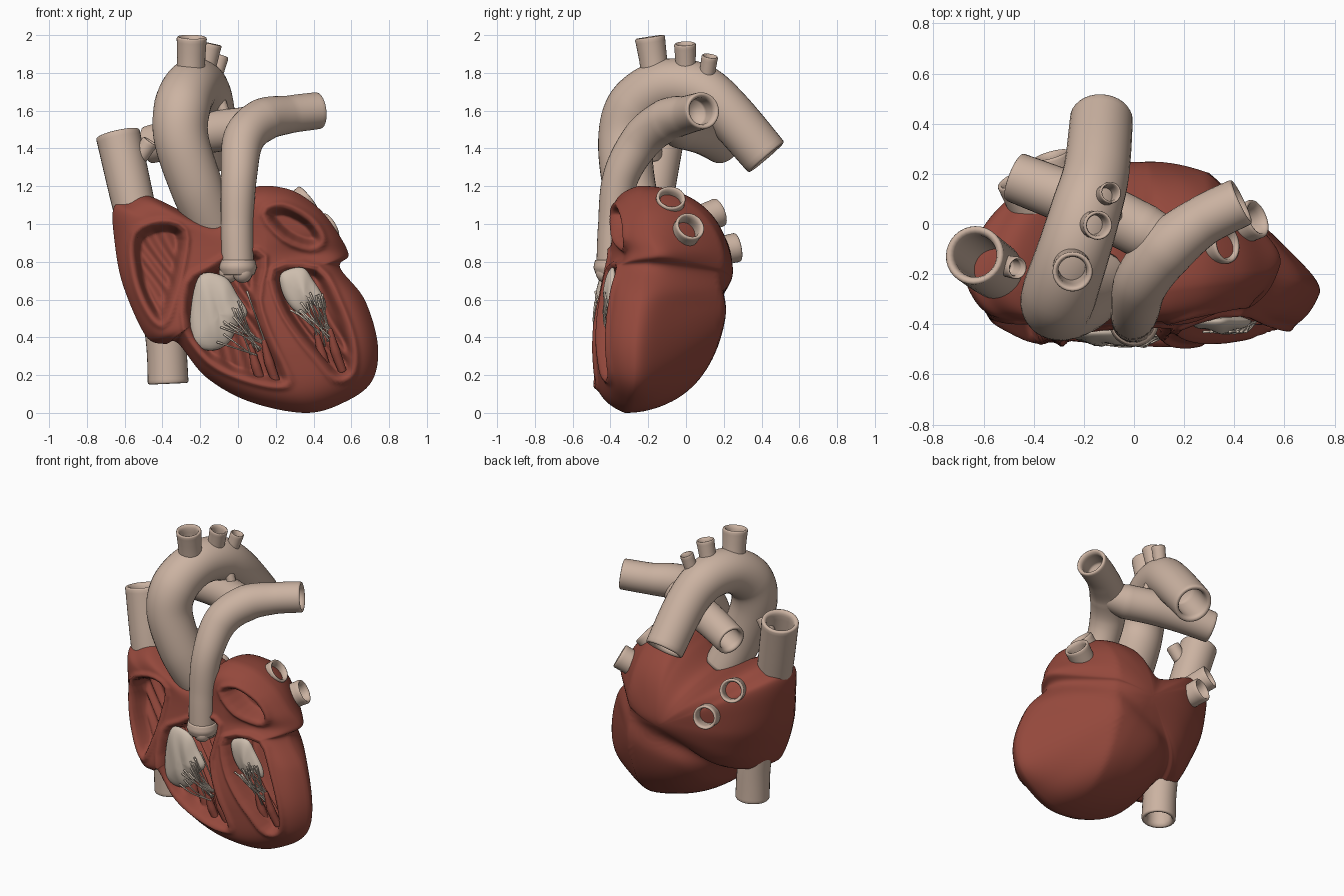
import bpy, bmesh, math, random
from mathutils import Vector

random.seed(4)
if "Cube" in bpy.data.objects:
    bpy.data.objects.remove(bpy.data.objects["Cube"])


def material(name, rgb):
    m = bpy.data.materials.new(name)
    m.use_nodes = True
    m.diffuse_color = (*rgb, 1)
    m.node_tree.nodes["Principled BSDF"].inputs["Base Color"].default_value = (*rgb, 1)
    return m


MUSCLE = material("muscle red", (0.295, 0.065, 0.045))
VESSEL = material("vessel tan", (0.60, 0.45, 0.36))
VALVE = material("valve cream", (0.61, 0.51, 0.42))


def smooth(t):
    t = max(0.0, min(1.0, t))
    return t * t * (3 - 2 * t)


def spline(points, steps, closed=False):
    """Points along a smooth curve through the given points."""
    p = [Vector(q) for q in points]
    n = len(p)
    out = []
    for i in range(n if closed else n - 1):
        if closed:
            a, b, c, d = (p[(i + k) % n] for k in (-1, 0, 1, 2))
        else:
            a, b, c, d = (p[max(0, min(n - 1, i + k))] for k in (-1, 0, 1, 2))
        for s in range(steps):
            t = s / steps
            out.append(0.5 * (2 * b + (c - a) * t + (2 * a - 5 * b + 4 * c - d) * t * t
                              + (3 * b - a - 3 * c + d) * t ** 3))
    if not closed:
        out.append(p[-1])
    return out


def skin(name, rings, mat):
    """Closed surface through a list of equal rings, capped at both ends."""
    bm = bmesh.new()
    loops = [[bm.verts.new(v) for v in ring] for ring in rings]
    n = len(loops[0])
    for a, b in zip(loops, loops[1:]):
        for i in range(n):
            j = (i + 1) % n
            bm.faces.new((a[i], a[j], b[j], b[i]))
    bm.faces.new(loops[0])
    bm.faces.new(loops[-1])
    bmesh.ops.recalc_face_normals(bm, faces=bm.faces[:])
    for f in bm.faces:
        f.smooth = True
    mesh = bpy.data.meshes.new(name)
    bm.to_mesh(mesh)
    bm.free()
    mesh.materials.append(mat)
    ob = bpy.data.objects.new(name, mesh)
    bpy.context.collection.objects.link(ob)


def tube(name, path, radii, mat=VESSEL, sides=32, steps=8, bore=6):
    """Tube along a path, buried at its start; the bore runs back from its end."""
    pts = spline(path, steps)
    last = len(pts) - 1
    frame = None
    rings, stations = [], []

    def ring(center, r, u, v):
        return [center + r * (math.cos(a) * u + math.sin(a) * v)
                for a in (2 * math.pi * k / sides for k in range(sides))]

    for i, p in enumerate(pts):
        t = (pts[min(last, i + 1)] - pts[max(0, i - 1)]).normalized()
        u = t.orthogonal() if frame is None else frame - t * frame.dot(t)
        frame = u = u.normalized()
        v = t.cross(u)
        f = i / last * (len(radii) - 1)
        k = min(int(f), len(radii) - 2)
        r = radii[k] + (radii[k + 1] - radii[k]) * (f - k)
        stations.append((p, r, u, v))
        rings.append(ring(p, r, u, v))
    if bore:
        for off, s in ((0.008, 0.97), (0.011, 0.9), (0.007, 0.8), (-0.008, 0.74)):
            rings.append(ring(p + t * off, r * s, u, v))
        for p, r, u, v in stations[-2:-2 - bore:-1]:
            rings.append(ring(p, r * 0.72, u, v))
    skin(name, rings, mat)


# Chamber hollows in the cut front: outline, depth, ridge height
CHAMBERS = [
    ([(-.54, .94), (-.41, 1.0), (-.29, .96), (-.3, .8), (-.35, .6), (-.41, .48), (-.5, .6),
      (-.55, .78)], .13, .012),
    ([(-.26, .68), (-.27, .45), (-.15, .28), (.03, .19), (.22, .15), (.25, .2), (.16, .4),
      (.1, .6), (.13, .82), (0, .84), (-.15, .76)], .09, .022),
    ([(.2, .75), (.42, .76), (.52, .6), (.6, .38), (.6, .22), (.52, .19), (.42, .3),
      (.32, .42), (.23, .57)], .1, .022),
    ([(.15, 1.05), (.24, 1.09), (.38, 1.02), (.44, .92), (.38, .88), (.25, .93)], .12, 0),
]
CHAMBERS = [([tuple(q) for q in spline(o, 3, True)], d, g) for o, d, g in CHAMBERS]


def inside_distance(poly, x, z):
    """Distance to the outline, positive inside."""
    best, inside = 9.0, False
    for i, (bx, bz) in enumerate(poly):
        ax, az = poly[i - 1]
        dx, dz = bx - ax, bz - az
        t = max(0, min(1, ((x - ax) * dx + (z - az) * dz) / (dx * dx + dz * dz + 1e-9)))
        best = min(best, (ax + t * dx - x) ** 2 + (az + t * dz - z) ** 2)
        if (az > z) != (bz > z) and x < ax + (z - az) / (bz - az) * dx:
            inside = not inside
    return math.sqrt(best) * (1 if inside else -1)


def front_plane(x, z):
    y = -.49 + .1 * smooth((z - .3) / .7) + .13 * max(0, x - .15)
    # shallow recess between the left upper and lower chambers
    return y + .05 * math.exp(-((z - .84) / .07) ** 2) * smooth((x - .1) / .3)


def front(x, z, r):
    y = front_plane(x, z) + .14 * r ** 12
    for poly, depth, ridge in CHAMBERS:
        s = inside_distance(poly, x, z)
        if s > 0:
            k = smooth(s / .045)
            wave = math.sin((.87 * x + .49 * z) * 75 + 2 * math.sin(z * 11 + x * 5))
            y += k * (depth + ridge * wave)
        y -= .016 * math.exp(-((s + .018) / .014) ** 2)
    return y


def back(x, z, r):
    rim = front_plane(x, z) + .14
    crown = .25 - .7 * max(0, x - .3) - .03 * smooth((.75 - z) / .2)
    y = rim + (crown - rim) * max(0, 1 - r ** 2.4) ** .46
    # groove between the upper and lower chambers
    d = (z - .6) - .37 * (x - .05)
    y -= .035 * math.exp(-(d / .08) ** 2) * (1 - r ** 4)
    return y + .012 * math.sin(9 * x + 4 * z) * math.sin(8 * z) * (1 - r)


# Heart muscle: cut front with hollows, domed back
outline = [(-.66, 1.08), (-.6, 1.12), (-.48, 1.15), (-.23, 1.04), (-.1, 1.03), (.02, 1.14),
           (.11, 1.2), (.28, 1.18), (.42, 1.09), (.51, .98), (.585, .84), (.54, .77),
           (.67, .6), (.74, .36), (.71, .17), (.57, .06), (.36, 0), (.06, .06), (-.17, .19),
           (-.32, .37), (-.39, .365), (-.49, .41), (-.61, .68), (-.655, .92)]
edge = spline(outline, 10, True)
mid = Vector((.05, .7))


def sheet(height, r):
    pts = [mid + (e - mid) * r for e in edge]
    return [(q.x, height(q.x, q.y, r), q.y) for q in pts]


FRONT, BACK = 72, 30
rings = [sheet(front, max(.004, i / FRONT)) for i in range(FRONT + 1)]
rings += [sheet(back, max(.004, math.cos(math.pi / 2 * i / BACK))) for i in range(1, BACK + 1)]
skin("heart_muscle", rings, MUSCLE)

# Aorta with its three branches
tube("aorta", [(-.13, -.23, .98), (-.22, -.3, 1.2), (-.3, -.32, 1.45), (-.295, -.27, 1.62),
               (-.245, -.12, 1.725), (-.19, .06, 1.715), (-.15, .21, 1.6), (-.13, .42, 1.36)],
     [.13, .14, .145, .15, .145, .14, .132, .125])
for label, a, b, r in (("front", (-.25, -.16, 1.78), (-.245, -.19, 1.98), .08),
                       ("middle", (-.18, 0, 1.78), (-.145, -.005, 1.945), .058),
                       ("rear", (-.14, .1, 1.72), (-.095, .125, 1.88), .044)):
    tube("aorta_branch_" + label, [a, b], [r * .93, r * .93, r])

# Pulmonary artery, its right branch and the short ligament
tube("pulmonary_trunk", [(0, -.39, .74), (-.005, -.38, 1.0), (.005, -.345, 1.25),
                         (.03, -.23, 1.45), (.13, -.1, 1.55), (.27, .01, 1.58),
                         (.42, .085, 1.6)],
     [.085, .085, .095, .11, .115, .1, .098])
tube("pulmonary_right_branch", [(.16, -.08, 1.53), (.04, -.03, 1.51), (-.12, .05, 1.49),
                                (-.3, .12, 1.46), (-.47, .185, 1.42)],
     [.08, .11, .11, .105, .1])
tube("ligament", [(-.06, .03, 1.55), (-.1, .04, 1.67)], [.03, .03], bore=0)

# Pulmonary valve collar with three bulging cups
tube("valve_collar", [(0, -.39, .73), (0, -.39, .81)], [.085, .1, .09], bore=0)
for k in range(3):
    a = math.radians(-90 + 120 * k) + .5
    c = Vector((.05 * math.cos(a), -.39 + .04 * math.sin(a), .74))
    bpy.ops.mesh.primitive_uv_sphere_add(segments=20, ring_count=12, radius=.052, location=c)
    cup = bpy.context.object
    cup.name = "valve_cup_%d" % (k + 1)
    cup.data.materials.append(VESSEL)
    bpy.ops.object.shade_smooth()

# Large veins
tube("upper_main_vein", [(-.53, -.2, 1.0), (-.575, -.17, 1.2), (-.635, -.125, 1.47)],
     [.11, .115, .118], bore=15)
tube("upper_vein_stub", [(-.52, -.165, 1.355), (-.47, -.175, 1.43)], [.042, .045])
tube("lower_main_vein", [(-.41, -.2, .55), (-.38, -.2, .35), (-.37, -.2, .165)],
     [.1, .105, .108], bore=15)

# Four lung veins
for label, a, b, r in (("left_upper", (.24, -.1, 1.03), (.365, -.08, 1.135), .078),
                       ("left_lower", (.34, -.04, .9), (.485, .02, .985), .08),
                       ("right_upper", (-.38, -.03, .98), (-.47, .17, 1.06), .078),
                       ("right_lower", (-.27, .05, .83), (-.33, .265, .875), .078)):
    tube("lung_vein_" + label, [a, b], [r * .95, r * .97, r], bore=7)


def leaflet(name, shape, base, bulge):
    """Puffed valve curtain with soft vertical folds."""
    e = spline(shape, 6, True)
    c = sum(e, Vector((0, 0))) / len(e)
    rows = []
    for i in range(17):
        r = max(.02, math.sin(math.pi * (i + .01) / 16.02))
        side = -1 if i > 8 else .4
        row = []
        for q in e:
            p = c + (q - c) * r
            fold = .01 * math.sin(60 * p.x + 14 * p.y) * (1 - r)
            row.append((p.x, base + side * bulge * math.sqrt(max(0, 1 - r * r)) + fold, p.y))
        rows.append(row)
    skin(name, rows, VALVE)


# Valve curtains, their cords and the muscles that hold them
leaflet("right_valve_curtain", [(-.2, .73), (-.07, .72), (.0, .62), (.05, .53), (.0, .46),
                                (-.05, .37), (-.14, .33), (-.24, .37), (-.25, .55)], -.43, .055)
leaflet("left_valve_curtain", [(.23, .74), (.34, .77), (.4, .7), (.46, .6), (.46, .54),
                               (.4, .57), (.35, .52), (.28, .56), (.23, .65)], -.385, .045)
for side, a, b, foot, y in (("right", (-.08, .36), (.06, .58), (.11, .34), -.47),
                            ("left", (.32, .52), (.47, .58), (.46, .4), -.42)):
    a, b, foot = Vector(a), Vector(b), Vector(foot)
    for k in range(16):
        s = a.lerp(b, (k + .5) / 16) + Vector((random.uniform(-.05, .01), random.uniform(0, .08)))
        e = foot + Vector((random.uniform(-.04, .04), random.uniform(-.05, .05)))
        m = s.lerp(e, .5)
        dy = random.uniform(-.02, .02)
        tube("%s_cord_%d" % (side, k + 1),
             [(s.x, y - .01, s.y), (m.x, y + dy, m.y), (e.x, y + .03, e.y)],
             [.006, .004, .005], VALVE, sides=6, steps=4, bore=0)
    for k, shift in enumerate((-.045, .025)):
        f = foot + Vector((shift, shift * .3))
        tube("%s_holding_muscle_%d" % (side, k + 1),
             [(f.x, y + .03, f.y + .04), (f.x + .03, y + .045, f.y - .08),
              (f.x + .07, y + .07, f.y - .19)],
             [.012, .026, .022], MUSCLE, sides=14, bore=0)
